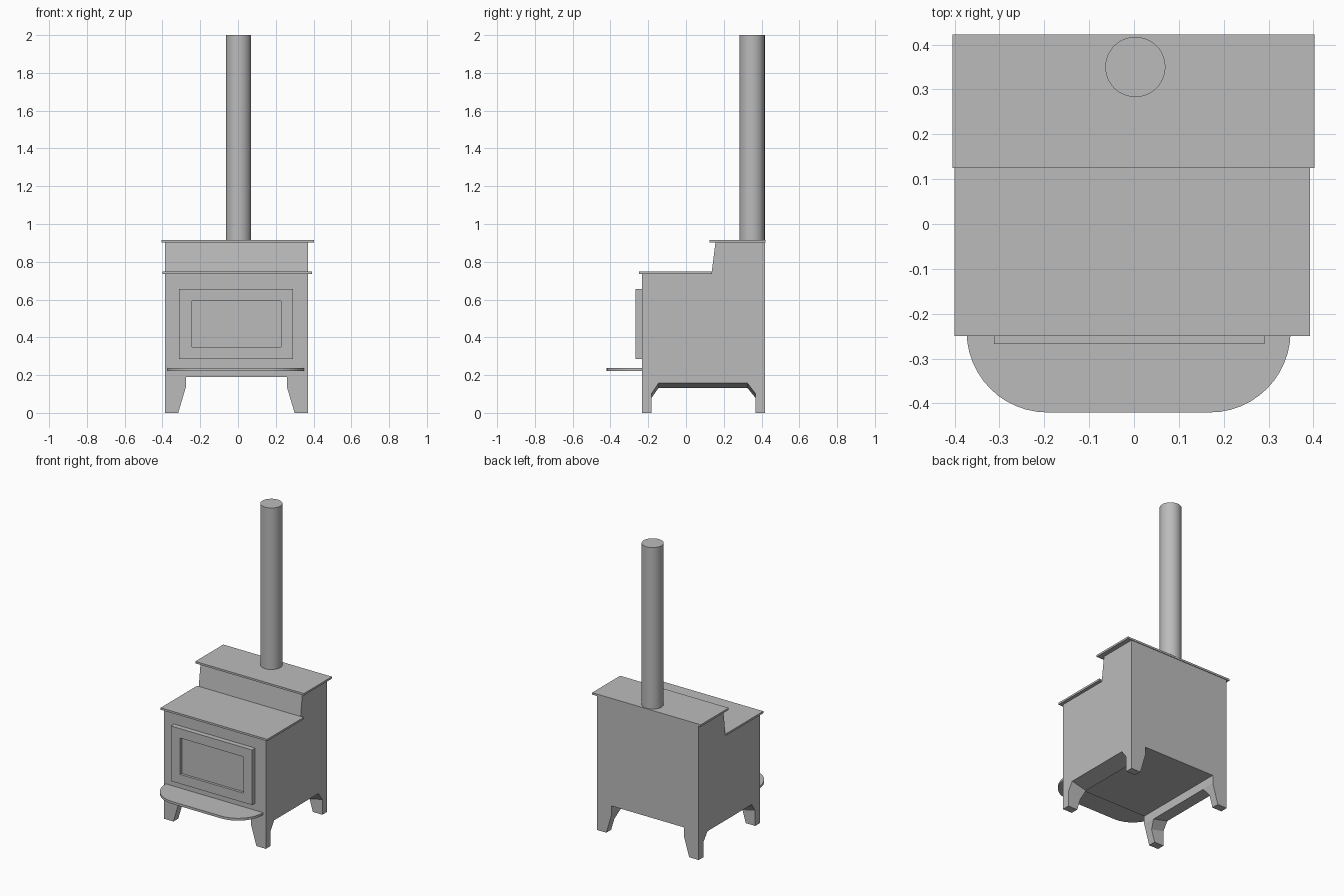
import bpy, bmesh, math
from mathutils import Vector

old = bpy.data.objects.get("Cube")
if old:
    bpy.data.objects.remove(old, do_unlink=True)

grey = bpy.data.materials.new("stove_grey")
grey.use_nodes = True
grey.diffuse_color = (0.5, 0.5, 0.5, 1)
grey.node_tree.nodes["Principled BSDF"].inputs["Base Color"].default_value = (0.5, 0.5, 0.5, 1)


def make_object(name, bm):
    bmesh.ops.recalc_face_normals(bm, faces=bm.faces)
    mesh = bpy.data.meshes.new(name)
    bm.to_mesh(mesh)
    bm.free()
    mesh.materials.append(grey)
    obj = bpy.data.objects.new(name, mesh)
    bpy.context.collection.objects.link(obj)
    return obj


def loft(name, first, second):
    """Solid between two matching outlines."""
    bm = bmesh.new()
    a = [bm.verts.new(p) for p in first]
    b = [bm.verts.new(p) for p in second]
    bm.faces.new(a)
    bm.faces.new(b)
    n = len(a)
    for i in range(n):
        j = (i + 1) % n
        bm.faces.new((a[i], a[j], b[j], b[i]))
    return make_object(name, bm)


def box(name, x, y, z):
    corners = [(x[0], y[0]), (x[1], y[0]), (x[1], y[1]), (x[0], y[1])]
    return loft(name, [(*c, z[0]) for c in corners], [(*c, z[1]) for c in corners])


def cut(target, cutter):
    cutter.hide_render = True
    mod = target.modifiers.new("cut", 'BOOLEAN')
    mod.operation = 'DIFFERENCE'
    mod.solver = 'EXACT'
    mod.object = cutter
    bpy.context.view_layer.objects.active = target
    bpy.ops.object.modifier_apply(modifier=mod.name)
    bpy.data.objects.remove(cutter, do_unlink=True)


# Stepped firebox, with the legs cut out of its base
LEFT, RIGHT, MID = -0.387, 0.37, -0.0085
profile = [(-0.233, 0), (0.418, 0), (0.418, 0.902), (0.156, 0.902),
           (0.135, 0.737), (-0.233, 0.737)]
firebox = loft("firebox", [(LEFT, *p) for p in profile], [(RIGHT, *p) for p in profile])

# Opening between the legs, front to back
arch = [(0.315, -0.05), (0.308, 0), (0.268, 0.135), (0.268, 0.19)]
arch = [(MID + x, z) for x, z in arch] + [(MID - x, z) for x, z in reversed(arch)]
cut(firebox, loft("arch_cutter", [(x, -0.5, z) for x, z in arch], [(x, 0.5, z) for x, z in arch]))

# Openings under the sides, sloping down inwards
def side_arch(x, top):
    pts = [(-0.182, -0.05), (-0.182, top - 0.055), (-0.145, top),
           (0.325, top), (0.367, top - 0.055), (0.367, -0.05)]
    return [(x, y, z) for y, z in pts]

for side in (-1, 1):
    cut(firebox, loft("side_cutter", side_arch(MID + side * 0.3785, 0.158),
                      side_arch(MID + side * 0.26, 0.13)))
    # clears any sliver just outside the panel
# Top plates
box("upper_top_plate", (-0.405, 0.402), (0.125, 0.422), (0.902, 0.915))
box("lower_top_plate", (-0.4, 0.392), (-0.25, 0.138), (0.735, 0.748))

# Door with recessed window
door = box("door", (-0.312, 0.291), (-0.267, -0.233), (0.286, 0.656))
cut(door, box("window_cutter", (-0.243, 0.228), (-0.3, -0.25), (0.349, 0.593)))

# Ash shelf with rounded front corners
outline = [(-0.373, -0.233)]
for cx, start in ((-0.193, math.pi), (0.169, 1.5 * math.pi)):
    for i in range(13):
        a = start + i * math.pi / 24
        outline.append((cx + 0.18 * math.cos(a), -0.24 + 0.18 * math.sin(a)))
outline.append((0.349, -0.233))
loft("ash_shelf", [(*p, 0.222) for p in outline], [(*p, 0.238) for p in outline])

# Flue pipe
ring = [Vector((0.067 * math.cos(a), 0.067 * math.sin(a), 0)) + Vector((0.003, 0.35, 0))
        for a in (2 * math.pi * i / 48 for i in range(48))]
pipe = loft("flue_pipe", [p + Vector((0, 0, 0.91)) for p in ring], [p + Vector((0, 0, 2)) for p in ring])
bpy.ops.object.select_all(action='DESELECT')
pipe.select_set(True)
bpy.context.view_layer.objects.active = pipe
bpy.ops.object.shade_smooth_by_angle(angle=math.radians(30))
